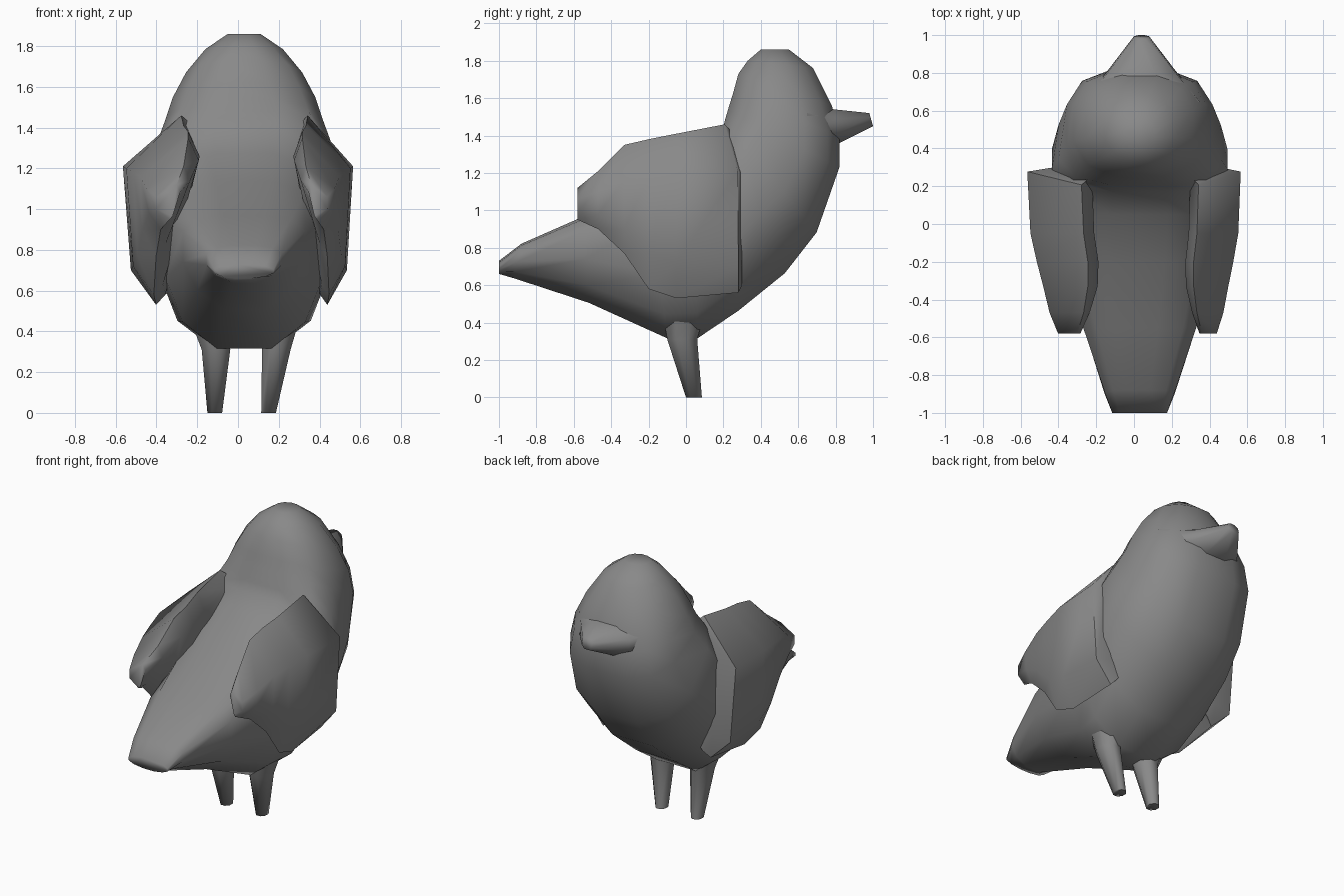
import bpy, bmesh, math
from mathutils import Vector

cube = bpy.data.objects.get("Cube")
if cube:
    bpy.data.objects.remove(cube, do_unlink=True)

CX = 0.03  # the body sits slightly off the wing centre

grey = bpy.data.materials.new("plain_grey")
grey.use_nodes = True
colour = (0.25, 0.25, 0.25, 1.0)
grey.diffuse_color = colour
grey.node_tree.nodes["Principled BSDF"].inputs["Base Color"].default_value = colour


def loft(name, rings, angle):
    """Skin a list of closed rings, cap both ends and shade smooth."""
    bm = bmesh.new()
    rows = [[bm.verts.new(p) for p in ring] for ring in rings]
    n = len(rows[0])
    for a, b in zip(rows, rows[1:]):
        for i in range(n):
            j = (i + 1) % n
            bm.faces.new((a[i], a[j], b[j], b[i]))
    bm.faces.new(rows[0])
    bm.faces.new(rows[-1])
    bmesh.ops.recalc_face_normals(bm, faces=bm.faces)
    mesh = bpy.data.meshes.new(name)
    bm.to_mesh(mesh)
    bm.free()
    mesh.materials.append(grey)
    obj = bpy.data.objects.new(name, mesh)
    bpy.context.collection.objects.link(obj)
    bpy.ops.object.select_all(action='DESELECT')
    obj.select_set(True)
    bpy.context.view_layer.objects.active = obj
    bpy.ops.object.shade_smooth_by_angle(angle=math.radians(angle))
    return obj


def oval(top, bottom, half_width, lift=0.0, power=1.0, cx=CX, sides=12):
    """Ring spanning two (y, z) points; lift raises its widest line and a
    power below one squares it off."""
    t, b = Vector((cx, *top)), Vector((cx, *bottom))
    mid, up = (t + b) / 2, (t - b) / 2
    k = math.cos(math.pi / sides) ** -power
    ring = []
    for i in range(sides):
        a = 2 * math.pi * (i + 0.5) / sides
        c, s = (math.copysign(k * abs(v) ** power, v) for v in (math.cos(a), math.sin(a)))
        ring.append(mid + Vector((half_width * c, 0, 0)) + up * (s + lift * math.cos(a) ** 2))
    return ring


# Body: from tail tip through the chest, fanning round the nape to the crown
body_rings = [
    ((-1.0, 0.73), (-1.0, 0.66), 0.145, 0.0, 1.0),
    ((-0.88, 0.82), (-0.92, 0.635), 0.185, 0.3, 0.9),
    ((-0.55, 0.96), (-0.52, 0.50), 0.30, 0.4, 0.85),
    ((-0.20, 1.13), (-0.10, 0.31), 0.385, 0.22, 0.8),
    ((0.05, 1.27), (0.06, 0.31), 0.42, 0.15, 0.8),
    ((0.17, 1.38), (0.28, 0.46), 0.455, 0.1, 0.85),
    ((0.20, 1.44), (0.53, 0.66), 0.465, 0.15, 0.85),
    ((0.21, 1.48), (0.70, 0.88), 0.43, 0.1, 0.75),
    ((0.225, 1.54), (0.82, 1.23), 0.385, 0.0, 0.75),
    ((0.25, 1.62), (0.82, 1.40), 0.35, 0.0, 0.8),
    ((0.28, 1.73), (0.78, 1.56), 0.285, 0.0, 0.9),
    ((0.33, 1.80), (0.68, 1.76), 0.19, 0.0, 1.0),
    ((0.40, 1.86), (0.55, 1.86), 0.08, 0.0, 1.0),
]
loft("body", [oval(*r) for r in body_rings], 80)

# Beak: blends out of the face, broad at the base, tapering to a blunt tip
beak_rings = [
    ((0.64, 1.59), (0.66, 1.34), 0.31),
    ((0.79, 1.54), (0.82, 1.36), 0.18),
    ((0.98, 1.52), (1.0, 1.45), 0.04),
]
loft("beak", [oval(*r, cx=0.04, sides=8) for r in beak_rings], 80)


# Wings: stations of (y, crest, shoulder, flank, lower edge), points are (w, z)
stations = [
    (0.28, (0.28, 1.43), (0.44, 1.20), (0.42, 0.72), (0.36, 0.60)),
    (0.26, (0.31, 1.46), (0.565, 1.21), (0.53, 0.70), (0.40, 0.56)),
    (-0.05, (0.30, 1.41), (0.55, 1.20), (0.52, 0.72), (0.42, 0.53)),
    (-0.20, (0.28, 1.38), (0.52, 1.18), (0.50, 0.77), (0.43, 0.58)),
    (-0.33, (0.28, 1.35), (0.49, 1.16), (0.48, 0.90), (0.42, 0.77)),
    (-0.47, (0.30, 1.21), (0.46, 1.10), (0.45, 0.98), (0.40, 0.90)),
    (-0.58, (0.33, 1.12), (0.42, 1.06), (0.42, 1.00), (0.36, 0.95)),
]


def wing_ring(side, y, crest, shoulder, flank, lower):
    thick = min(1.0, (y + 0.7) / 0.4)  # thins towards the wing tip
    inner = (crest[0] - 0.05 * thick, crest[1] - 0.12 * thick)
    under = (lower[0] - 0.04 * thick, lower[1] + 0.05 * thick)
    ring = []
    for w, z in (inner, crest, shoulder, flank, lower, under):
        centre = 0.04 * (0.565 - w) / 0.32
        # the leading edge leans back towards the crest
        lean = 0.0 if y < 0.2 else 0.02 - 0.07 * max(0.0, (z - 1.2) / 0.25)
        ring.append(Vector((centre + side * w, y + lean, z)))
    return ring


for label, side in (("left", 1), ("right", -1)):
    loft(label + "_wing", [wing_ring(side, *s) for s in stations], 70)

# Legs: short tapering stumps that widen into the belly
# levels are (z, centre, offset, half width, back y, front y)
levels = [
    (0.0, 0.018, 0.132, 0.036, 0.0, 0.085),
    (0.31, 0.04, 0.148, 0.07, -0.10, 0.06),
    (0.42, 0.035, 0.17, 0.085, -0.12, 0.09),
]
for label, side in (("left", 1), ("right", -1)):
    rings = [oval((front, z), (back, z), hw, cx=centre + side * offset, sides=8)
             for z, centre, offset, hw, back, front in levels]
    loft(label + "_leg", rings, 80)
